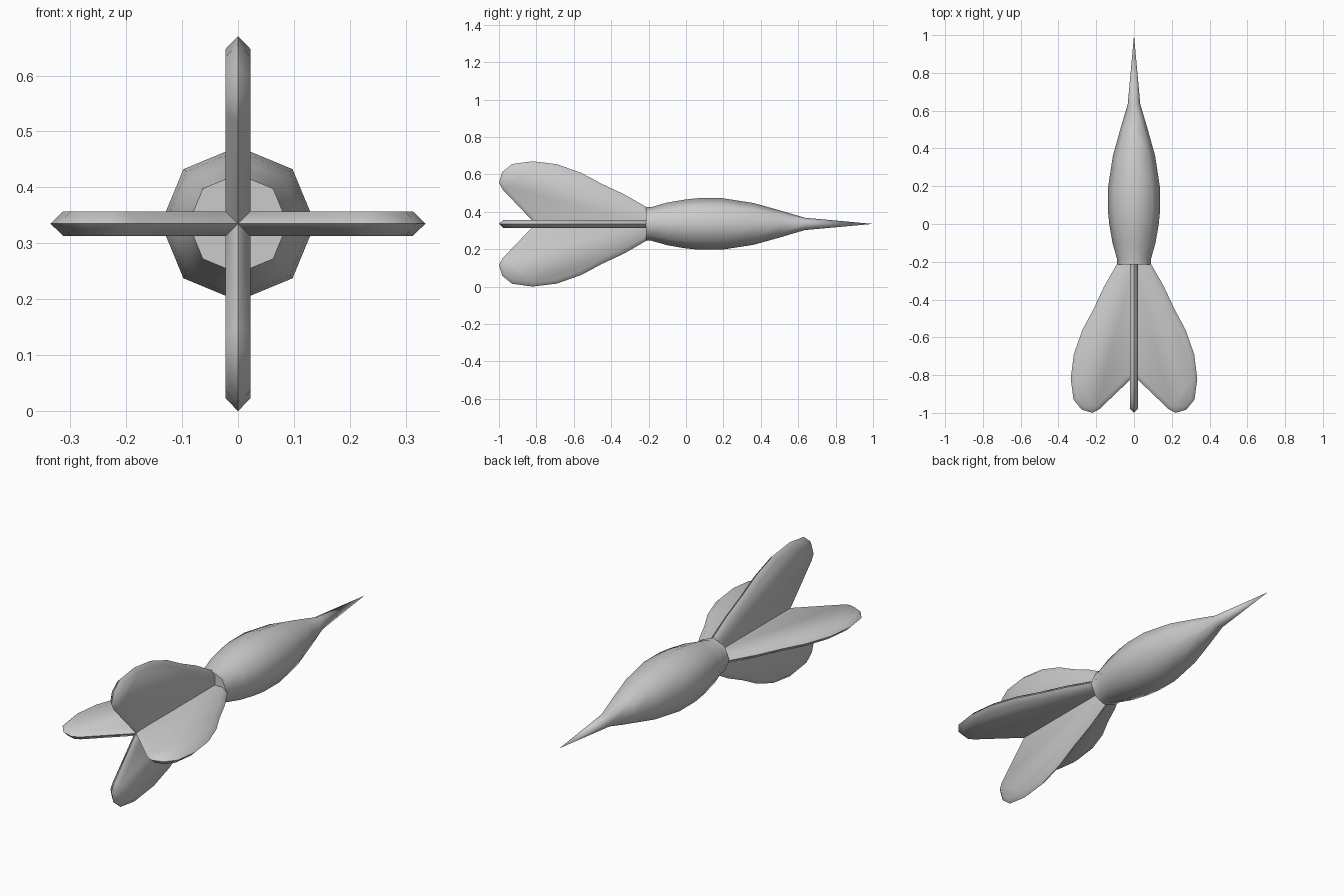
import bpy
from math import cos, sin, pi, radians
from mathutils import Vector

if "Cube" in bpy.data.objects:
    bpy.data.objects.remove(bpy.data.objects["Cube"])

AXIS_Z = 0.335
SIDES = 8
T = 0.022  # half fin thickness, also the edge bevel width


def make_object(name, verts, faces, roll=0.0):
    mesh = bpy.data.meshes.new(name)
    mesh.from_pydata(verts, [], faces)
    mesh.update()
    ob = bpy.data.objects.new(name, mesh)
    ob.location.z = AXIS_Z
    ob.rotation_euler.y = roll
    bpy.context.collection.objects.link(ob)
    bpy.ops.object.select_all(action='DESELECT')
    ob.select_set(True)
    bpy.context.view_layer.objects.active = ob
    bpy.ops.object.mode_set(mode='EDIT')
    bpy.ops.mesh.select_all(action='SELECT')
    bpy.ops.mesh.normals_make_consistent(inside=False)
    bpy.ops.object.mode_set(mode='OBJECT')
    bpy.ops.object.shade_smooth_by_angle(angle=radians(50))
    return ob


# Body: octagonal barrel with a tail collar and needle tip, (y, radius)
profile = [(-0.215, 0.089), (-0.185, 0.090), (-0.10, 0.114), (0.0, 0.131),
           (0.07, 0.138), (0.19, 0.138), (0.36, 0.112), (0.50, 0.073),
           (0.635, 0.033)]
verts = [(r * cos(2 * pi * k / SIDES), y, r * sin(2 * pi * k / SIDES))
         for y, r in profile for k in range(SIDES)]
faces = [(i * SIDES + k, i * SIDES + (k + 1) % SIDES,
          (i + 1) * SIDES + (k + 1) % SIDES, (i + 1) * SIDES + k)
         for i in range(len(profile) - 1) for k in range(SIDES)]
last = (len(profile) - 1) * SIDES
verts.append((0, 1.0, 0))
faces += [(last + k, last + (k + 1) % SIDES, len(verts) - 1) for k in range(SIDES)]
faces.append(tuple(range(SIDES)))
make_object("dart_body", verts, faces)

# Fins: leaf outline (y, radius) with a ridge edge bevelled to both flat sides
outline = [(-0.205, 0.086), (-0.33, 0.158), (-0.45, 0.214), (-0.56, 0.273),
           (-0.69, 0.319), (-0.82, 0.335), (-0.93, 0.320), (-0.983, 0.277),
           (-1.0, 0.220), (-0.98, 0.183), (-0.805, 0.0)]
pts = [Vector(p) for p in outline]
inner = []
for i, p in enumerate(pts):
    dirs = []
    if i > 0:
        dirs.append((p - pts[i - 1]).normalized())
    if i < len(pts) - 1:
        dirs.append((pts[i + 1] - p).normalized())
    normals = [Vector((-d.y, d.x)) for d in dirs]
    m = sum(normals, Vector((0, 0))).normalized()
    inner.append(p + m * T / m.dot(normals[0]))
inner[0] = Vector((pts[0].x, pts[0].y - T * 1.15))
inner[-1] = Vector((pts[-1].x + T * 1.4, 0))

root = Vector((-0.205, 0.0))
n = len(pts)
side = inner + [root]
fin_verts = ([(0, p.x, p.y) for p in pts + [root]]
             + [(T, p.x, p.y) for p in side] + [(-T, p.x, p.y) for p in side])
A, B = n + 1, 2 * (n + 1)
fin_faces = [tuple(range(A, B)), tuple(range(B, B + n + 1))]
for i in range(n + 1):
    j = (i + 1) % (n + 1)
    fin_faces += [(i, j, A + j, A + i), (i, j, B + j, B + i)]

for k, label in enumerate(("top", "right", "bottom", "left")):
    make_object("fin_" + label, fin_verts, fin_faces, k * pi / 2)
